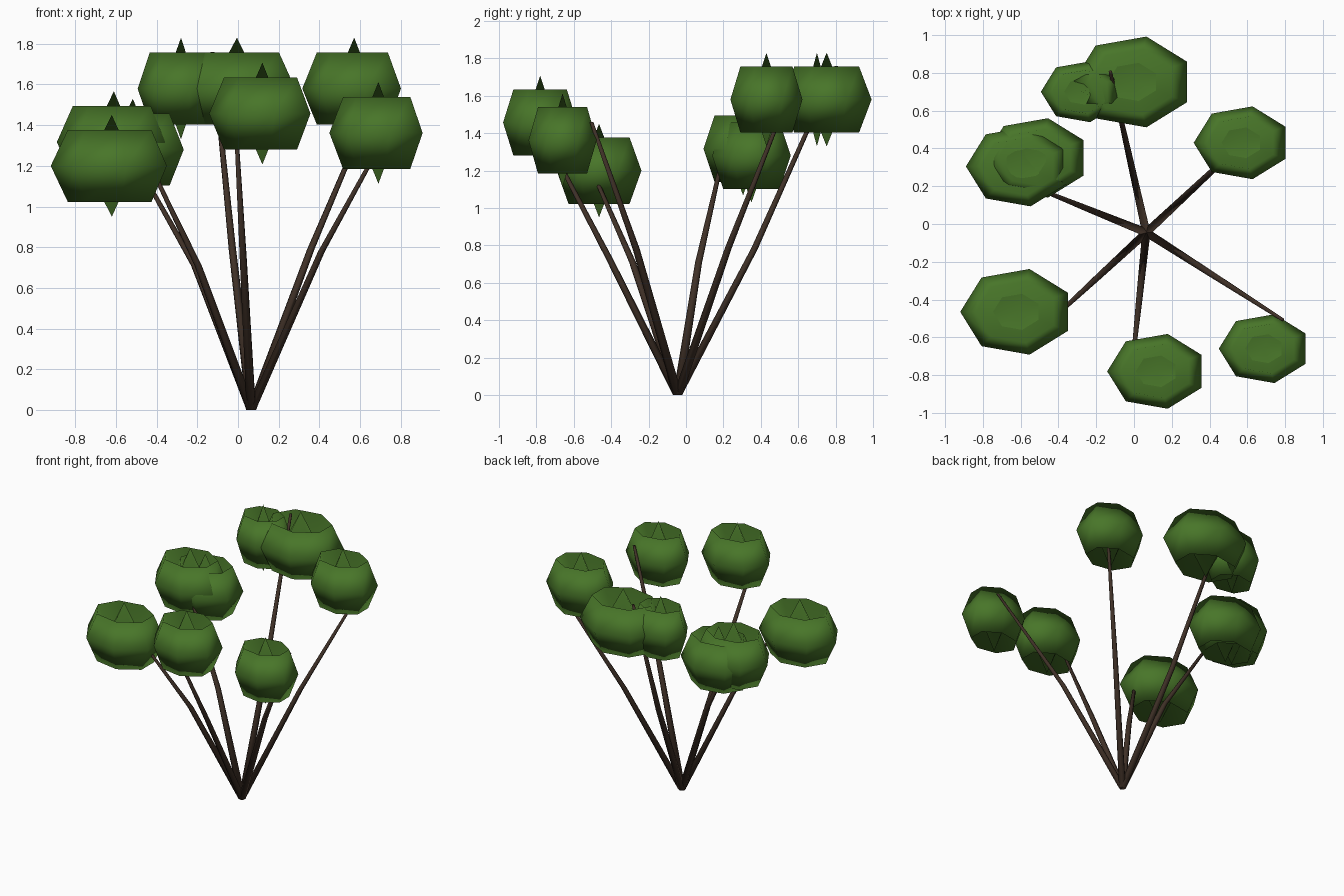
import bpy, bmesh, math
from mathutils import Vector

if "Cube" in bpy.data.objects:
    bpy.data.objects.remove(bpy.data.objects["Cube"])


def material(name, rgb):
    m = bpy.data.materials.new(name)
    m.diffuse_color = (*rgb, 1)
    m.use_nodes = True
    m.node_tree.nodes["Principled BSDF"].inputs["Base Color"].default_value = m.diffuse_color
    return m


LEAF = material("leaf_green", (0.065, 0.18, 0.022))
BARK = material("dark_bark", (0.05, 0.03, 0.02))


def finish(bm, name, mat):
    me = bpy.data.meshes.new(name)
    bm.to_mesh(me)
    bm.free()
    me.materials.append(mat)
    for p in me.polygons:
        p.use_smooth = True
    ob = bpy.data.objects.new(name, me)
    bpy.context.collection.objects.link(ob)
    return ob


def bridge(bm, low, high):
    n = len(low)
    for i in range(n):
        j = (i + 1) % n
        bm.faces.new((low[i], low[j], high[j], high[i]))


# Leaf clump: seven-sided barrel whose ends are dented cones, each pierced
# by the point of the opposite cone (spikes stick out at top and bottom)
def leaf_clump(name, x, y, z, rx, sides=7, rz=0.25):
    bm = bmesh.new()
    ry = rx * 0.775
    rings = []
    for scale, h in ((0.72, -0.71), (1, 0), (0.72, 0.71)):
        ring = []
        for i in range(sides):
            a = math.pi + i * math.tau / sides
            ring.append(bm.verts.new((x + rx * scale * math.cos(a),
                                      y + ry * scale * math.sin(a),
                                      z + rz * h)))
        rings.append(ring)
    bottom, middle, top = rings
    bridge(bm, bottom, middle)
    bridge(bm, middle, top)
    high = bm.verts.new((x, y, z + rz))
    low = bm.verts.new((x, y, z - rz))
    for i in range(sides):
        j = (i + 1) % sides
        bm.faces.new((bottom[j], bottom[i], high))
        bm.faces.new((top[i], top[j], low))
    return finish(bm, name, LEAF)


# Stem: tapered tube from the shared root through one bend to its tip
ROOT = Vector((0.065, -0.045, 0))


def stem(name, angle, bend, tip, sides=6):
    a = math.radians(angle)
    out = Vector((math.cos(a), math.sin(a), 0))
    side = Vector((-out.y, out.x, 0))
    bm = bmesh.new()
    rings = []
    for (r, z), rad in zip(((0, 0), bend, tip), (0.025, 0.019, 0.010)):
        c = ROOT + out * r + Vector((0, 0, z))
        rings.append([bm.verts.new(c + rad * (out * math.cos(t) + side * math.sin(t)))
                      for t in (k * math.tau / sides for k in range(sides))])
    for lo, hi in zip(rings, rings[1:]):
        bridge(bm, lo, hi)
    bm.faces.new(rings[0][::-1])
    bm.faces.new(rings[-1])
    return finish(bm, name, BARK)


# Clumps: x, y, z of centre and half width
for k, c in enumerate((
        (-0.62, -0.465, 1.20, 0.30),
        (0.12, -0.78, 1.457, 0.262),
        (0.69, -0.66, 1.362, 0.241),
        (0.571, 0.43, 1.58, 0.255),
        (-0.005, 0.752, 1.58, 0.318),
        (-0.28, 0.70, 1.58, 0.213),
        (-0.61, 0.305, 1.317, 0.28),
        (-0.517, 0.35, 1.28, 0.278))):
    leaf_clump(f"leaf_clump_{k + 1}", *c)

# Stems: compass angle, (reach, height) of bend and of tip
for k, s in enumerate((
        (-32.6, (0.41, 0.78), (0.855, 1.46)),
        (43, (0.40, 0.79), (0.84, 1.55)),
        (102.6, (0.42, 0.78), (0.87, 1.76)),
        (158, (0.30, 0.71), (0.66, 1.30)),
        (222.7, (0.355, 0.71), (0.70, 1.24)),
        (264, (0.37, 0.735), (0.73, 1.42)))):
    stem(f"stem_{k + 1}", *s)
